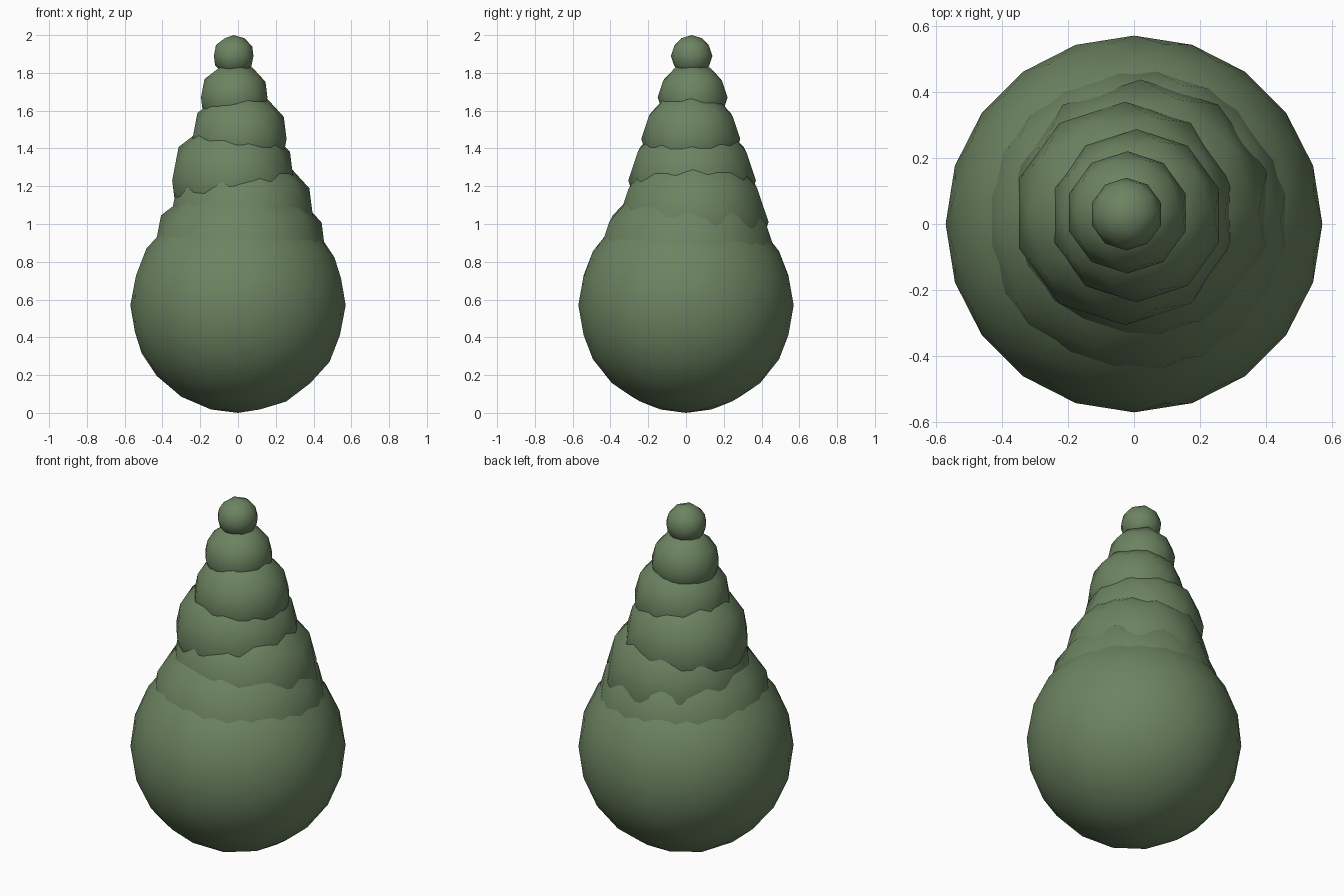
import bpy

if "Cube" in bpy.data.objects:
    bpy.data.objects.remove(bpy.data.objects["Cube"])

# Green shared by every ball
green = bpy.data.materials.new("green")
green.diffuse_color = (0.15, 0.23, 0.12, 1)
green.use_nodes = True
green.node_tree.nodes["Principled BSDF"].inputs["Base Color"].default_value = green.diffuse_color


def ball(name, radius, center, subdivisions=2):
    bpy.ops.mesh.primitive_ico_sphere_add(
        subdivisions=subdivisions, radius=radius, location=center)
    obj = bpy.context.object
    obj.name = name
    obj.data.materials.append(green)
    bpy.ops.object.shade_smooth()


# Large base ball, more finely divided
ball("base_ball", 0.57, (0, 0, 0.57), 3)

# Overlapping tiers, shrinking upward with slight sideways wobble
tiers = [
    (0.487, 0.007, 0.007, 0.79),
    (0.400, 0.020, 0.037, 1.01),
    (0.338, -0.027, 0.032, 1.23),
    (0.262, 0.008, 0.025, 1.45),
    (0.185, -0.020, 0.035, 1.67),
]
for i, (r, x, y, z) in enumerate(tiers, 1):
    ball(f"tier_{i}", r, (x, y, z))

# Small ball on the tip
ball("tip_ball", 0.11, (-0.023, 0.030, 1.89))
